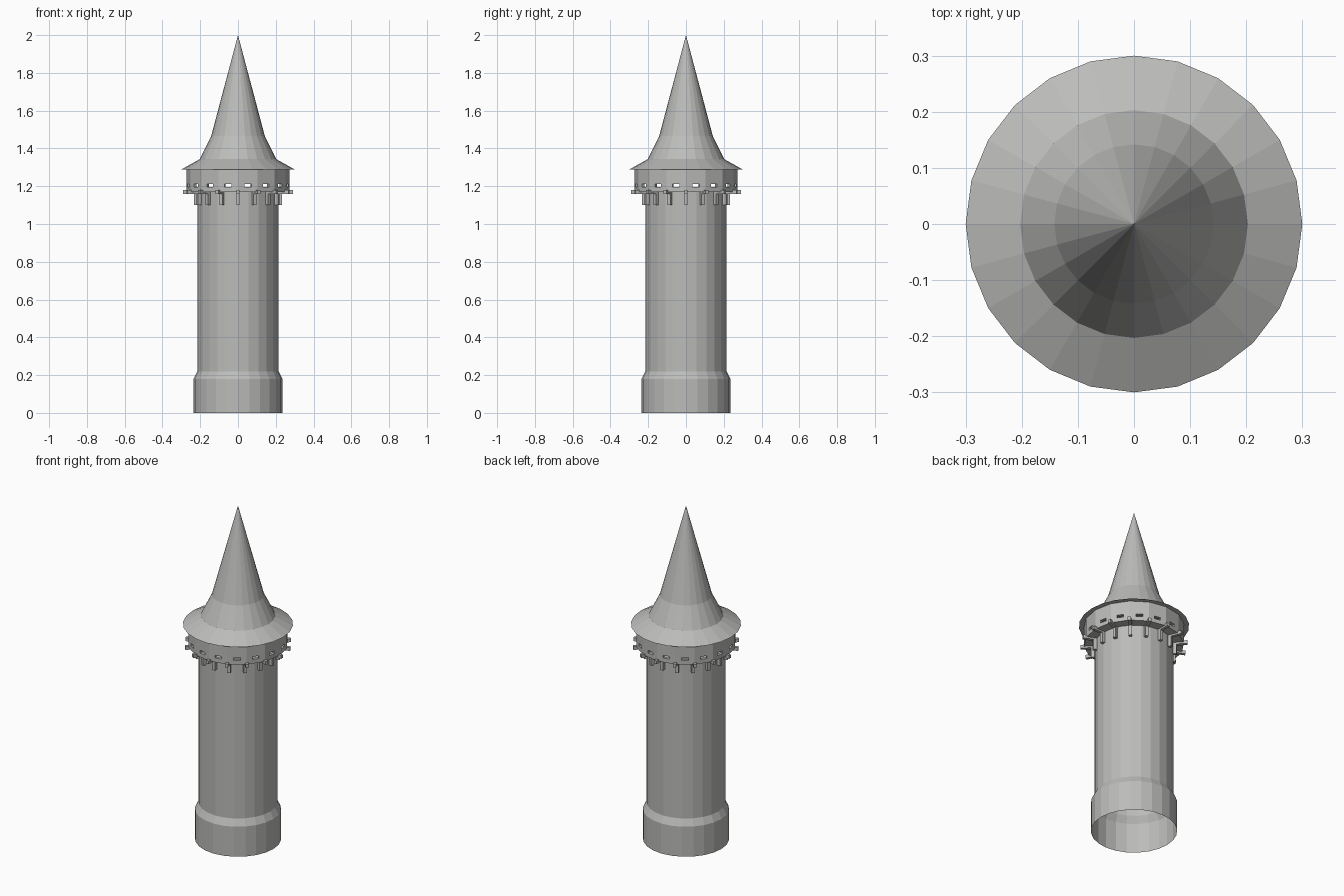
import bpy, bmesh, math
from mathutils import Matrix

if "Cube" in bpy.data.objects:
    bpy.data.objects.remove(bpy.data.objects["Cube"])

stone = bpy.data.materials.new("grey stone")
stone.diffuse_color = (0.5, 0.5, 0.49, 1)
stone.use_nodes = True
stone.node_tree.nodes["Principled BSDF"].inputs["Base Color"].default_value = stone.diffuse_color


def make_object(name, bm):
    me = bpy.data.meshes.new(name)
    bm.to_mesh(me)
    bm.free()
    me.materials.append(stone)
    ob = bpy.data.objects.new(name, me)
    bpy.context.collection.objects.link(ob)
    return ob


def lathe(name, profile, sides, closed=False):
    """Revolve (radius, height) points, listed bottom to top on the outside."""
    bm = bmesh.new()
    rings = []
    for r, z in profile:
        if r == 0:
            rings.append([bm.verts.new((0, 0, z))] * sides)
        else:
            rings.append([bm.verts.new((r * math.cos(2 * math.pi * i / sides),
                                        r * math.sin(2 * math.pi * i / sides), z))
                          for i in range(sides)])
    pairs = list(zip(rings, rings[1:]))
    if closed:
        pairs.append((rings[-1], rings[0]))
    for a, b in pairs:
        for i in range(sides):
            j = (i + 1) % sides
            bm.faces.new(list(dict.fromkeys((a[i], a[j], b[j], b[i]))))
    return make_object(name, bm)


def ring_of_boxes(name, boxes, count, offset=0.0):
    """Repeat boxes (r0, r1, width, z0, z1) around the tower."""
    bm = bmesh.new()
    for k in range(count):
        rot = Matrix.Rotation(2 * math.pi * (k + offset) / count, 4, 'Z')
        for r0, r1, w, z0, z1 in boxes:
            m = (rot @ Matrix.Translation(((r0 + r1) / 2, 0, (z0 + z1) / 2))
                 @ Matrix.Diagonal((r1 - r0, w, z1 - z0, 1)))
            bmesh.ops.create_cube(bm, size=1, matrix=m)
    return make_object(name, bm)


# Hollow shaft with a thicker foot, open at the bottom
lathe("tower_shaft", [(0.235, 0), (0.235, 0.18), (0.215, 0.22), (0.215, 1.175)], 24)

# Overhanging gallery: a ring with wall thickness and a floor
gallery = lathe("gallery", [(0.21, 1.17), (0.273, 1.17), (0.273, 1.292),
                            (0.255, 1.292), (0.255, 1.18), (0.21, 1.18)], 16, True)

# Slits, one in the middle of each gallery face
slits = ring_of_boxes("slit_cutter", [(0.235, 0.30, 0.038, 1.195, 1.211)], 16, 0.5)
slits.hide_render = True
slits.hide_viewport = True
cut = gallery.modifiers.new("slits", 'BOOLEAN')
cut.operation = 'DIFFERENCE'
cut.solver = 'EXACT'
cut.object = slits

# Brackets: an upright against the shaft and a beam under the gallery
ring_of_boxes("brackets", [(0.205, 0.233, 0.018, 1.10, 1.162),
                           (0.205, 0.292, 0.018, 1.16, 1.18)], 16)

# Flared spire with a closed underside
lathe("spire_roof", [(0, 1.289), (0.30, 1.289), (0.203, 1.343),
                     (0.142, 1.466), (0, 2.0)], 24)
